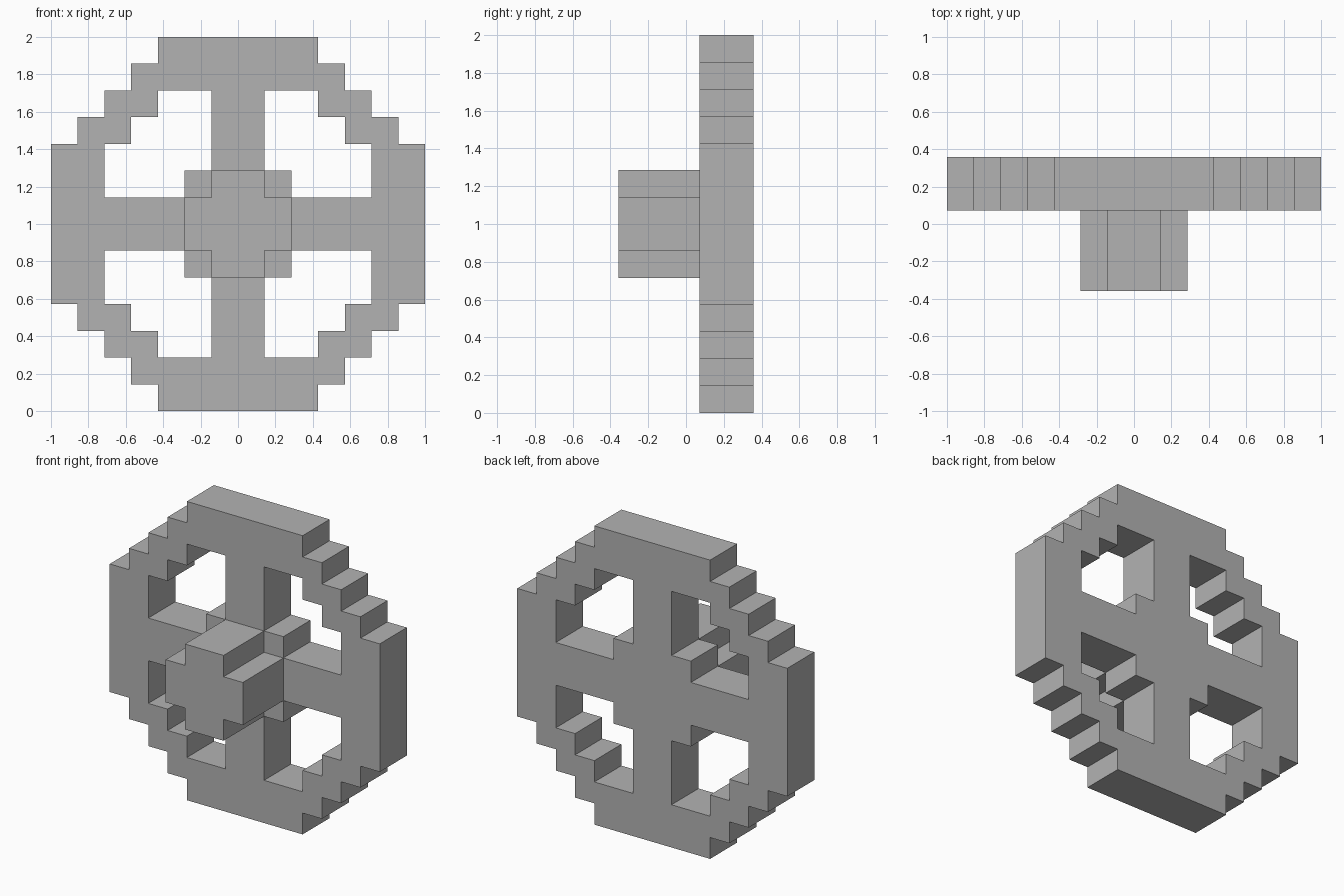
import bpy
import bmesh

UNIT = 2 / 14  # the wheel is fourteen blocks across

cube = bpy.data.objects.get("Cube")
if cube:
    bpy.data.objects.remove(cube, do_unlink=True)

grey = bpy.data.materials.new("plain grey")
grey.use_nodes = True
colour = (0.45, 0.45, 0.45, 1)
grey.diffuse_color = colour
grey.node_tree.nodes["Principled BSDF"].inputs["Base Color"].default_value = colour


def in_wheel(a, b):
    """Stepped disc with four stepped openings; a, b count blocks from the centre."""
    disc = a + b <= 8
    opening = min(a, b) >= 1 and max(a, b) <= 4 and 3 <= a + b <= 6
    return disc and not opening


def in_hub(a, b):
    """Plus-shaped cross-section."""
    return a + b <= 1


def build(name, rule, front, back):
    """Extrude every block of the front profile accepted by the rule."""
    bm = bmesh.new()
    for i in range(-7, 7):
        for k in range(-7, 7):
            a = i if i >= 0 else -i - 1
            b = k if k >= 0 else -k - 1
            if rule(a, b):
                corners = [(i, k), (i + 1, k), (i + 1, k + 1), (i, k + 1)]
                bm.faces.new([bm.verts.new((x * UNIT, front * UNIT, (z + 7) * UNIT))
                              for x, z in corners])
    bmesh.ops.remove_doubles(bm, verts=bm.verts[:], dist=0.001)
    result = bmesh.ops.extrude_face_region(bm, geom=bm.faces[:], use_keep_orig=True)
    moved = [g for g in result["geom"] if isinstance(g, bmesh.types.BMVert)]
    bmesh.ops.translate(bm, verts=moved, vec=(0, (back - front) * UNIT, 0))
    bmesh.ops.recalc_face_normals(bm, faces=bm.faces[:])
    mesh = bpy.data.meshes.new(name)
    bm.to_mesh(mesh)
    bm.free()
    mesh.materials.append(grey)
    obj = bpy.data.objects.new(name, mesh)
    bpy.context.collection.objects.link(obj)
    return obj


# Rim and spokes at the back, hub projecting to the front
build("spoked_wheel", in_wheel, 0.5, 2.5)
build("hub", in_hub, -2.5, 0.5)
